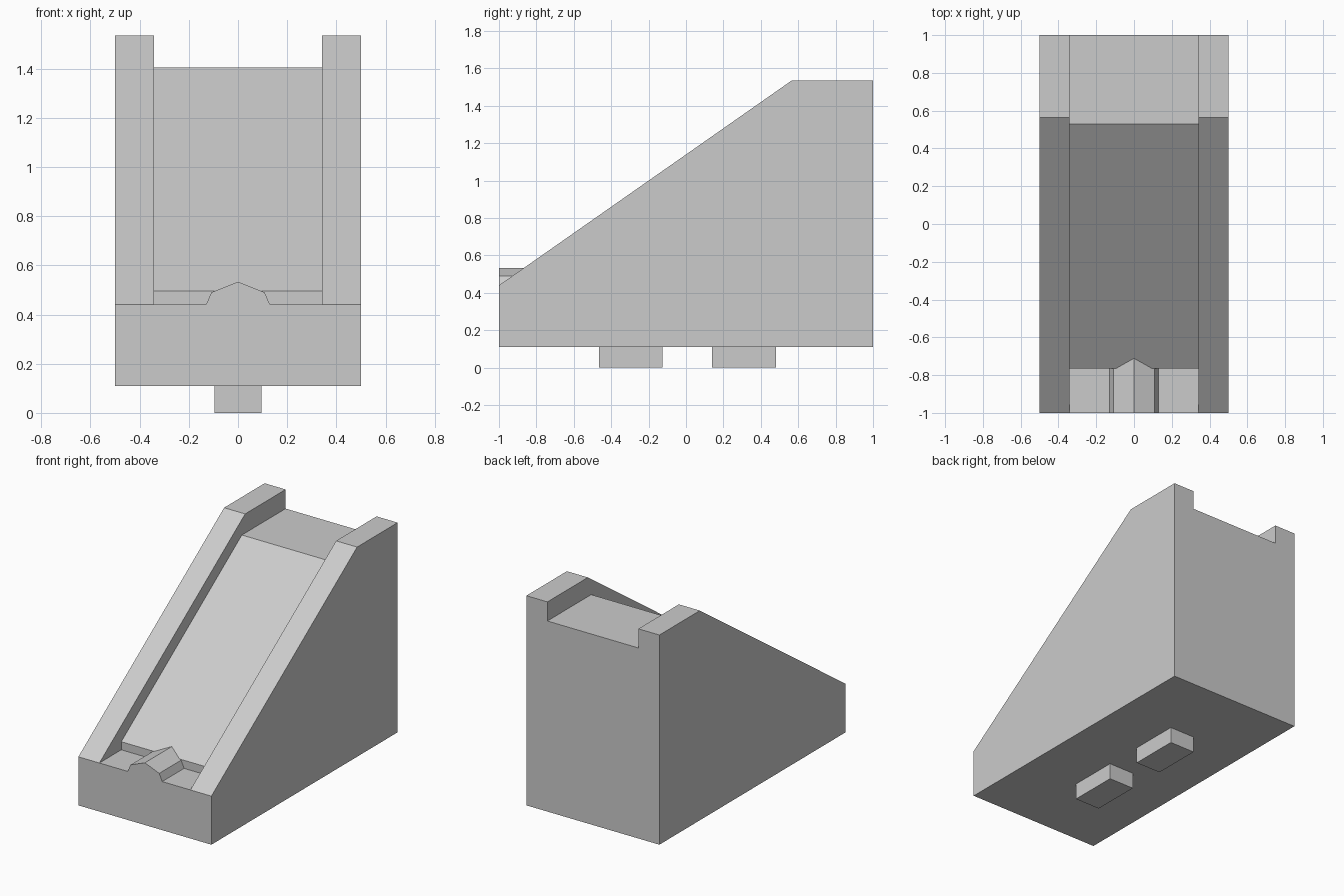
import bpy
import bmesh
from mathutils import Vector

if "Cube" in bpy.data.objects:
    bpy.data.objects.remove(bpy.data.objects["Cube"], do_unlink=True)

# Single flat grey
grey = bpy.data.materials.new("light_grey")
grey.use_nodes = True
grey.diffuse_color = (0.6, 0.6, 0.6, 1)
grey.node_tree.nodes["Principled BSDF"].inputs["Base Color"].default_value = (0.6, 0.6, 0.6, 1)


def prism(name, points, sweep):
    """Extrude a closed outline of 3D points along the sweep vector."""
    bm = bmesh.new()
    face = bm.faces.new([bm.verts.new(p) for p in points])
    end = bmesh.ops.extrude_face_region(bm, geom=[face], use_keep_orig=True)
    moved = [v for v in end["geom"] if isinstance(v, bmesh.types.BMVert)]
    bmesh.ops.translate(bm, verts=moved, vec=Vector(sweep))
    bmesh.ops.recalc_face_normals(bm, faces=bm.faces)
    mesh = bpy.data.meshes.new(name)
    bm.to_mesh(mesh)
    bm.free()
    mesh.materials.append(grey)
    obj = bpy.data.objects.new(name, mesh)
    bpy.context.collection.objects.link(obj)
    return obj


def side_prism(name, outline, half_width):
    """Prism from a (y, z) outline, centred on x = 0."""
    return prism(name, [(-half_width, y, z) for y, z in outline], (2 * half_width, 0, 0))


def combine(target, tool, operation):
    """Apply a boolean and remove the tool."""
    mod = target.modifiers.new(operation.lower(), "BOOLEAN")
    mod.operation, mod.solver, mod.object = operation, "EXACT", tool
    bpy.context.view_layer.objects.active = target
    bpy.ops.object.modifier_apply(modifier=mod.name)
    bpy.data.objects.remove(tool, do_unlink=True)


# Wedge body with the side rails at full height
base_z, lip_z = 0.11, 0.44
body = side_prism("sloped_body", [(-1, base_z), (1, base_z), (1, 1.535),
                                  (0.565, 1.535), (-1, lip_z)], 0.5)

# Sunken channel: front ledge, small step, ramp and top landing
channel = side_prism("channel_cutter", [(-1.2, lip_z), (-0.765, lip_z), (-0.765, 0.495),
                                        (0.53, 1.405), (1.2, 1.405), (1.2, 2), (-1.2, 2)], 0.342)
combine(body, channel, "DIFFERENCE")

# Peaked ridge on the front ledge, running into the ramp
half = [(0.13, 0.40), (0.13, lip_z), (0.108, 0.49)]
outline = half + [(0, 0.533)] + [(-x, z) for x, z in reversed(half)]
ridge = prism("ridge", [(x, -1, z) for x, z in outline], (0, 0.4, 0))
combine(body, ridge, "UNION")

# Two pegs underneath
for name, y in (("front_peg", -0.465), ("back_peg", 0.14)):
    side_prism(name, [(y, 0), (y + 0.34, 0), (y + 0.34, base_z), (y, base_z)], 0.095)
